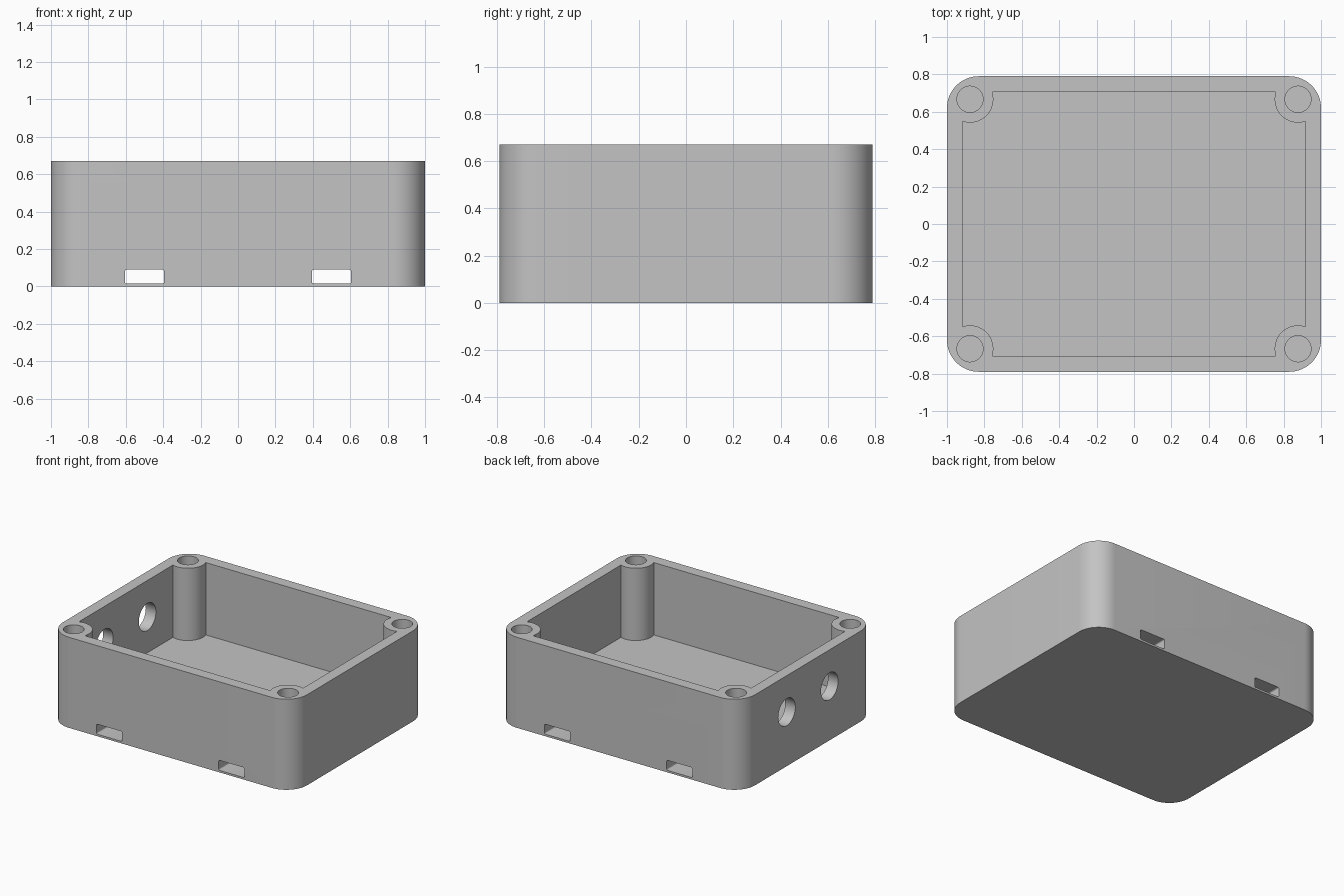
import bpy, bmesh, math
from mathutils import Matrix

if "Cube" in bpy.data.objects:
    bpy.data.objects.remove(bpy.data.objects["Cube"])

HALF_X, HALF_Y, HEIGHT = 1.0, 0.79, 0.67
FLOOR, WALL, CORNER = 0.135, 0.083, 0.17
POST_X, POST_Y, POST_R, SCREW_R = 0.877, 0.667, 0.125, 0.07
QUADRANTS = [(1, 1), (-1, 1), (-1, -1), (1, -1)]


def arc(cx, cy, r, start, end, steps=16):
    return [(cx + r * math.cos(start + (end - start) * i / steps),
             cy + r * math.sin(start + (end - start) * i / steps))
            for i in range(steps + 1)]


def four_corners(corner):
    """Mirror one corner's points into a full counter-clockwise outline."""
    outline = []
    for sx, sy in QUADRANTS:
        pts = [(sx * x, sy * y) for x, y in corner]
        outline += pts if sx * sy > 0 else pts[::-1]
    return outline


def prism(name, outline, low, high, matrix=Matrix()):
    """Extrude an outline along z, then place it with a matrix."""
    bm = bmesh.new()
    face = bm.faces.new([bm.verts.new((x, y, low)) for x, y in outline])
    top = bmesh.ops.extrude_face_region(bm, geom=[face])["geom"]
    bmesh.ops.translate(bm, vec=(0, 0, high - low),
                        verts=[v for v in top if isinstance(v, bmesh.types.BMVert)])
    bmesh.ops.transform(bm, matrix=matrix, verts=bm.verts)
    bmesh.ops.recalc_face_normals(bm, faces=bm.faces)
    mesh = bpy.data.meshes.new(name)
    bm.to_mesh(mesh)
    bm.free()
    obj = bpy.data.objects.new(name, mesh)
    bpy.context.collection.objects.link(obj)
    return obj


# Rounded outer body
box = prism("enclosure_box",
            four_corners(arc(HALF_X - CORNER, HALF_Y - CORNER, CORNER, 0, math.pi / 2)),
            0, HEIGHT)

# Cavity, notched at each corner so that a round screw post remains
in_x, in_y = HALF_X - WALL, HALF_Y - WALL
first = -math.acos((in_x - POST_X) / POST_R)
last = math.asin((in_y - POST_Y) / POST_R) * -1 - math.pi
cutters = [prism("cavity_cutter",
                 four_corners(arc(POST_X, POST_Y, POST_R, first, last, 20)),
                 FLOOR, HEIGHT + 0.1)]

# Screw holes in the posts
for sx, sy in QUADRANTS:
    ring = arc(sx * POST_X, sy * POST_Y, SCREW_R, 0, 2 * math.pi, 40)[:-1]
    cutters.append(prism("screw_hole_cutter", ring, FLOOR, HEIGHT + 0.1))

# Strap slots running through the floor from front to back
slot = four_corners(arc(0.095, 0.027, 0.01, 0, math.pi / 2, 4))
for x in (-0.5, 0.5):
    place = Matrix.Translation((x, 0, 0.052)) @ Matrix.Rotation(math.pi / 2, 4, "X")
    cutters.append(prism("strap_slot_cutter", slot, -1, 1, place))

# Cable holes through the right wall
for y in (-0.25, 0.25):
    place = Matrix.Translation((-HALF_X, y, 0.4)) @ Matrix.Rotation(math.pi / 2, 4, "Y")
    ring = arc(0, 0, 0.1, 0, 2 * math.pi, 48)[:-1]
    cutters.append(prism("cable_hole_cutter", ring, -0.15, 0.15, place))

# Cut everything out of the body
bpy.ops.object.select_all(action="DESELECT")
bpy.context.view_layer.objects.active = box
box.select_set(True)
for cutter in cutters:
    cutter.hide_render = True
    mod = box.modifiers.new("cut", "BOOLEAN")
    mod.operation, mod.solver, mod.object = "DIFFERENCE", "EXACT", cutter
    bpy.ops.object.modifier_apply(modifier=mod.name)
    bpy.data.objects.remove(cutter)

# Plain grey plastic
grey = bpy.data.materials.new("grey_plastic")
grey.use_nodes = True
colour = (0.55, 0.55, 0.55, 1)
grey.diffuse_color = colour
grey.node_tree.nodes["Principled BSDF"].inputs["Base Color"].default_value = colour
box.data.materials.clear()
box.data.materials.append(grey)
bpy.ops.object.shade_smooth_by_angle(angle=math.radians(30))
